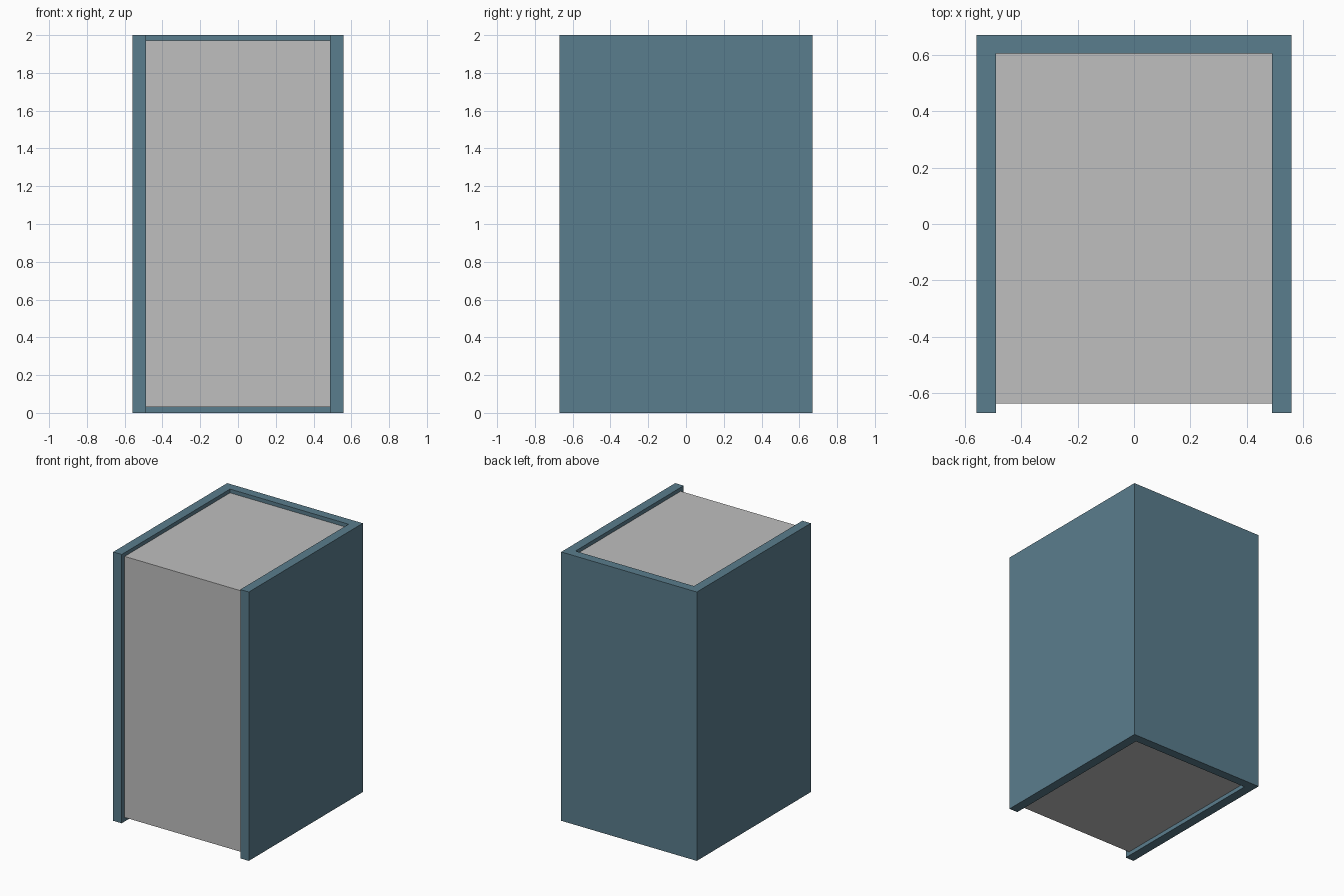
import bpy, bmesh

if "Cube" in bpy.data.objects:
    bpy.data.objects.remove(bpy.data.objects["Cube"])


def material(name, rgb):
    m = bpy.data.materials.new(name)
    m.diffuse_color = (*rgb, 1.0)
    m.use_nodes = True
    m.node_tree.nodes["Principled BSDF"].inputs["Base Color"].default_value = m.diffuse_color
    return m


def prism(name, outline, z0, z1, mat):
    """Extrude a flat outline from z0 up to z1."""
    bm = bmesh.new()
    face = bm.faces.new([bm.verts.new((x, y, z0)) for x, y in outline])
    ext = bmesh.ops.extrude_face_region(bm, geom=[face])
    top = [v for v in ext["geom"] if isinstance(v, bmesh.types.BMVert)]
    bmesh.ops.translate(bm, verts=top, vec=(0, 0, z1 - z0))
    bmesh.ops.recalc_face_normals(bm, faces=bm.faces)
    mesh = bpy.data.meshes.new(name)
    bm.to_mesh(mesh)
    bm.free()
    mesh.materials.append(mat)
    obj = bpy.data.objects.new(name, mesh)
    bpy.context.collection.objects.link(obj)
    return obj


blue = material("cover_blue", (0.102, 0.205, 0.266))
grey = material("page_grey", (0.52, 0.52, 0.52))

W, D = 0.558, 0.67      # half width and half depth of the cover
w, inner = 0.488, 0.603  # inner half width, inside of the spine

# Cover: two boards joined by the spine at the back
half = [(W, D), (W, -D), (w, -D), (w, inner)]
prism("book_cover", half + [(-x, y) for x, y in reversed(half)], 0.0, 2.0, blue)

# Page block, set in slightly at top, bottom and front
prism("page_block", [(-w, -0.635), (w, -0.635), (w, inner), (-w, inner)],
      0.03, 1.972, grey)
